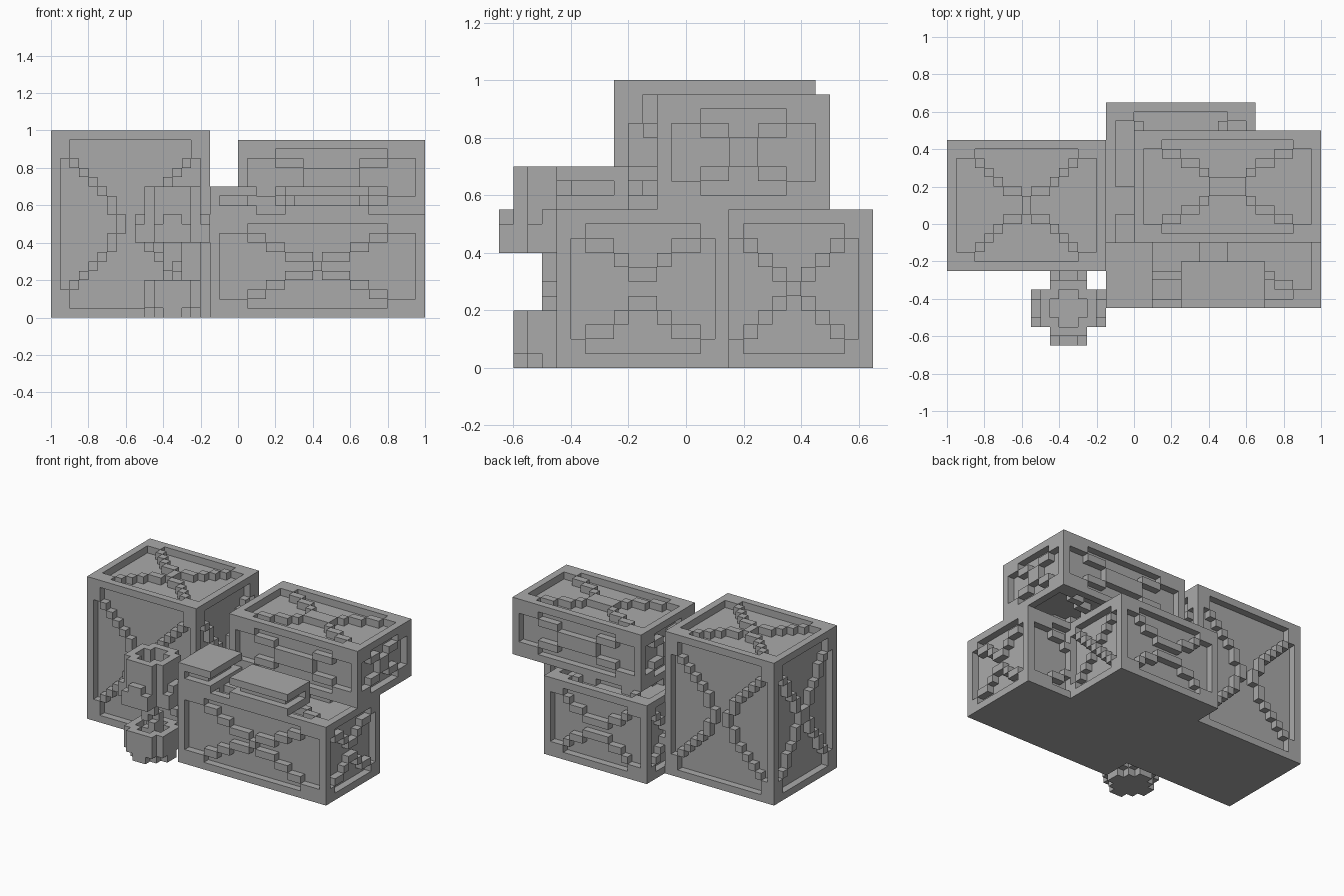
import bpy
import bmesh
from itertools import product
from mathutils import Vector

UNIT = 0.05          # edge of one building cube

old = bpy.data.objects.get("Cube")
if old:
    bpy.data.objects.remove(old, do_unlink=True)

grey = bpy.data.materials.new("plain_grey")
grey.use_nodes = True
GREY = (0.4, 0.4, 0.4, 1)
grey.diffuse_color = GREY
grey.node_tree.nodes["Principled BSDF"].inputs["Base Color"].default_value = GREY

taken = set()        # cells already used, so parts never overlap


def block(lo, size):
    """Cells of a solid block."""
    return set(product(*(range(a, a + n) for a, n in zip(lo, size))))


def build(name, cells):
    """Skin a set of cells with only its outer faces and merge flat areas."""
    cells = cells - taken
    taken.update(cells)
    bm = bmesh.new()
    corners = {}

    def vert(p):
        if p not in corners:
            corners[p] = bm.verts.new(Vector(p) * UNIT)
        return corners[p]

    for cell in cells:
        for axis, side in product(range(3), (0, 1)):
            near = list(cell)
            near[axis] += 2 * side - 1
            if tuple(near) in cells:
                continue
            u, v = (axis + 1) % 3, (axis + 2) % 3
            loop = []
            for du, dv in ((0, 0), (1, 0), (1, 1), (0, 1)):
                p = list(cell)
                p[axis] += side
                p[u] += du
                p[v] += dv
                loop.append(vert(tuple(p)))
            bm.faces.new(loop if side else loop[::-1])
    bmesh.ops.dissolve_limit(bm, angle_limit=0.01, verts=bm.verts[:], edges=bm.edges[:])
    mesh = bpy.data.meshes.new(name)
    bm.to_mesh(mesh)
    bm.free()
    mesh.materials.append(grey)
    obj = bpy.data.objects.new(name, mesh)
    bpy.context.collection.objects.link(obj)


def on_brace(u, v, nu, nv):
    """True where the stepped cross brace passes over a panel of nu by nv cells."""
    if nu < nv:
        u, v, nu, nv = v, u, nv, nu
    row = int(min(u, nu - 1 - u) * nv / nu + 0.12)
    return v in (row, nv - 1 - row)


def crate(name, lo, size, raised=False):
    """Box with a recessed, cross-braced panel on each side."""
    cells = block(lo, size)
    for cell in list(cells):
        local = [c - a for c, a in zip(cell, lo)]
        rim = [i for i in range(3) if local[i] in (0, size[i] - 1)]
        if len(rim) != 1 or (rim[0] == 2 and local[2] == 0 and not raised):
            continue
        u, v = [i for i in range(3) if i != rim[0]]
        if not on_brace(local[u] - 1, local[v] - 1, size[u] - 2, size[v] - 2):
            cells.discard(cell)
    build(name, cells)


def book(name, lo, size, spine_axis, spine_at_end):
    """Two covers, inset pages and a spine along one side."""
    x, y, z = lo
    w, d, h = size
    cells = block(lo, (w, d, 1)) | block((x, y, z + h - 1), (w, d, 1))
    cells |= block((x + 1, y + 1, z + 1), (w - 2, d - 2, h - 2))
    start, span = [x, y, z], [w, d, h]
    if spine_at_end:
        start[spine_axis] += span[spine_axis] - 1
    span[spine_axis] = 1
    build(name, cells | block(start, span))


def disc(half, notch, z, height):
    """Square slab around the goblet axis with its corners notched."""
    cx, cy = -7, -9
    cells = block((cx - half, cy - half, z), (2 * half, 2 * half, height))

    def reach(c, mid):
        return abs(c + 0.5 - mid) + 0.5
    return {c for c in cells
            if (half - reach(c[0], cx)) + (half - reach(c[1], cy)) >= notch}


# Crates
crate("tall_crate", (-20, -5, 0), (17, 14, 20))
crate("front_crate", (-3, -9, 0), (23, 12, 11))
crate("back_crate", (-3, 2, 0), (16, 11, 11))
crate("upper_crate", (0, -2, 11), (20, 12, 8), raised=True)

# Books lying on the front crate
book("left_book_cover", (-3, -9, 11), (5, 7, 3), 0, False)
book("right_book_cover", (5, -9, 11), (9, 5, 3), 1, True)

# Goblet: dished foot, twisted stem, bowl and four arched plates
build("goblet_foot", disc(3, 2, 0, 1) | (disc(3, 1, 1, 3) - disc(2, 1, 2, 2)))
stem = block((-8, -10, 2), (2, 2, 6))
turn = ((-8, -10), (-7, -10), (-7, -9), (-8, -9))
build("goblet_stem", {c for c in stem if c[:2] != turn[c[2] % 4]})
build("goblet_bowl", disc(3, 1, 8, 6) - disc(2, 1, 9, 5))
arch = block((-2, 3, 8), (4, 1, 2)) | block((-1, 3, 10), (2, 1, 1))
for side in ("back", "left", "front", "right"):
    build("goblet_plate_" + side, {(x - 7, y - 9, z) for x, y, z in arch})
    arch = {(-y - 1, x, z) for x, y, z in arch}
